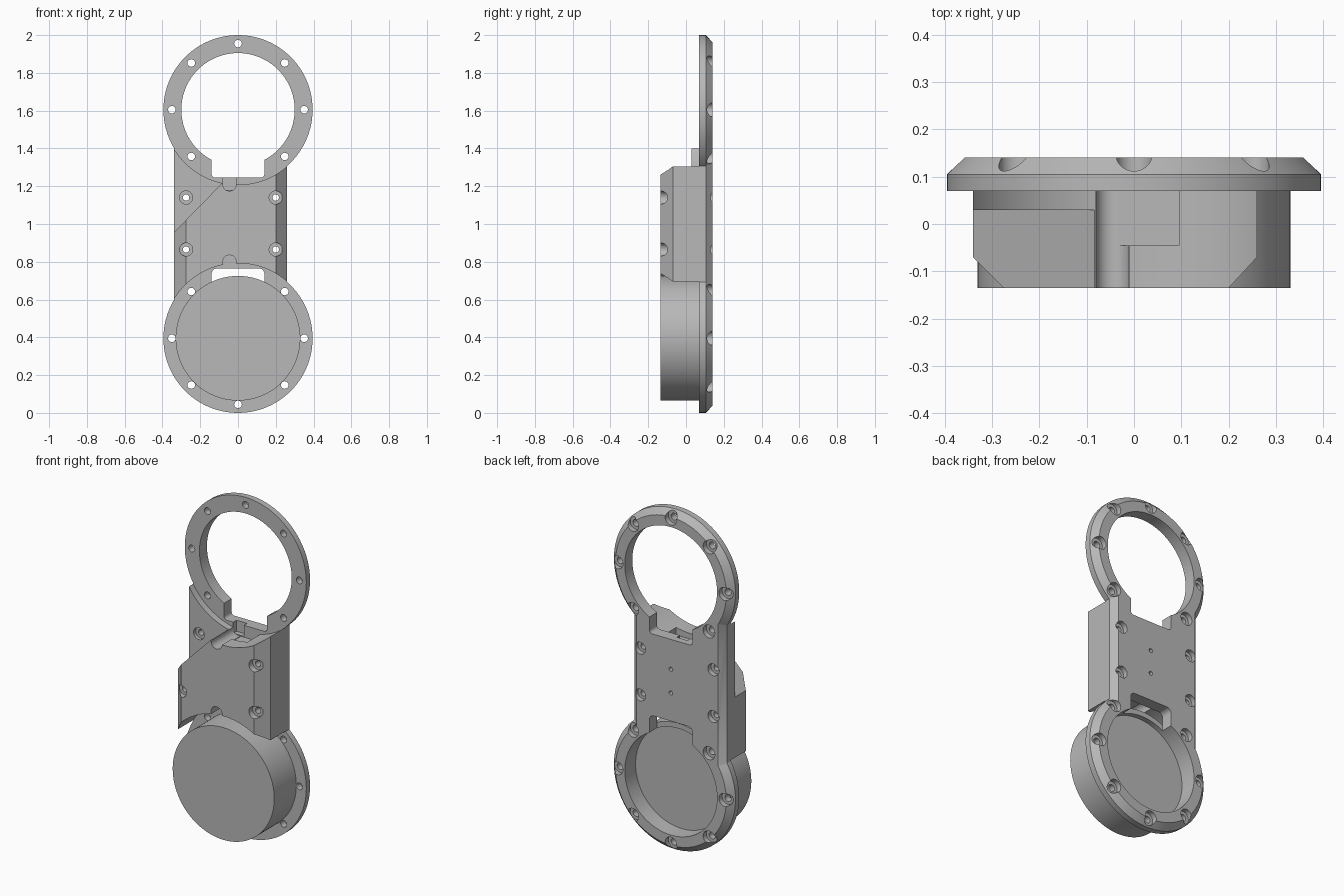
import bpy
import bmesh
from math import sin, cos, pi, radians

if "Cube" in bpy.data.objects:
    bpy.data.objects.remove(bpy.data.objects["Cube"], do_unlink=True)

grey = bpy.data.materials.new("matte_grey")
grey.use_nodes = True
GREY = (0.48, 0.48, 0.48, 1)
grey.diffuse_color = GREY
grey.node_tree.nodes["Principled BSDF"].inputs["Base Color"].default_value = GREY

TOP, LOW = 1.605, 0.395      # ring centre heights
RIM, BORE = 0.395, 0.30      # ring outer and inner radii
LEFT, RIGHT = -0.34, 0.26    # waist sides
BACK, STEP, FACE, FRONT = 0.14, 0.105, 0.07, -0.135


def circle(x, z, r, n=96):
    return [(x + r * cos(2 * pi * i / n), z + r * sin(2 * pi * i / n)) for i in range(n)]


def rect(x0, x1, z0, z1):
    return [(x0, z0), (x1, z0), (x1, z1), (x0, z1)]


def round_rect(x0, x1, z0, z1, r, n=8):
    pts = []
    centres = [(x1 - r, z1 - r), (x0 + r, z1 - r), (x0 + r, z0 + r), (x1 - r, z0 + r)]
    for k, (cx, cz) in enumerate(centres):
        for i in range(n + 1):
            a = (k + i / n) * pi / 2
            pts.append((cx + r * cos(a), cz + r * sin(a)))
    return pts


def loft(name, *sections):
    """Solid through outlines (x, z) placed at increasing depths y."""
    bm = bmesh.new()
    rings = [[bm.verts.new((x, y, z)) for x, z in pts] for y, pts in sections]
    bm.faces.new(rings[0])
    bm.faces.new(rings[-1])
    for a, b in zip(rings, rings[1:]):
        for i in range(len(a)):
            j = (i + 1) % len(a)
            bm.faces.new((a[i], a[j], b[j], b[i]))
    bmesh.ops.recalc_face_normals(bm, faces=bm.faces)
    mesh = bpy.data.meshes.new(name)
    bm.to_mesh(mesh)
    bm.free()
    mesh.materials.append(grey)
    obj = bpy.data.objects.new(name, mesh)
    bpy.context.collection.objects.link(obj)
    return obj


def combine(target, other, operation):
    mod = target.modifiers.new("combine", 'BOOLEAN')
    mod.operation = operation
    mod.solver = 'EXACT'
    mod.object = other
    bpy.ops.object.select_all(action='DESELECT')
    bpy.context.view_layer.objects.active = target
    target.select_set(True)
    bpy.ops.object.modifier_apply(modifier=mod.name)
    bpy.data.objects.remove(other, do_unlink=True)


def cut(target, outline, y0=-0.5, y1=0.5):
    combine(target, loft("cutter", (y0, outline), (y1, outline)), 'DIFFERENCE')


# Back plate: two chamfered discs joined by a chamfered waist
def chamfered_disc(name, z):
    c = BACK - STEP
    return loft(name, (FACE, circle(0, z, RIM)), (STEP, circle(0, z, RIM)),
                (BACK, circle(0, z, RIM - c)))


plate = chamfered_disc("back_plate", LOW)
combine(plate, chamfered_disc("upper_disc", TOP), 'UNION')
side = rect(LEFT, RIGHT, LOW, TOP)
inset = rect(LEFT + 0.035, RIGHT - 0.035, LOW, TOP)
combine(plate, loft("waist", (FACE, side), (STEP, side), (BACK, inset)), 'UNION')

# Ring openings and their cable notches
for z in (TOP, LOW):
    cut(plate, circle(0, z, BORE))
cut(plate, round_rect(-0.14, 0.14, 1.245, 1.5, 0.02))
cut(plate, round_rect(-0.14, 0.14, 0.5, 0.765, 0.03))
cut(plate, rect(-0.08, -0.01, 1.18, 1.26), 0, 0.1)

# Screw holes around both rings, counterbored from the back
for z, gap in ((TOP, 270), (LOW, 90)):
    for angle in range(0, 360, 45):
        if angle != gap:
            a = radians(angle)
            x, h = 0.35 * cos(a), z + 0.35 * sin(a)
            cut(plate, circle(x, h, 0.02, 24))
            cut(plate, circle(x, h, 0.038, 32), 0.11, 0.3)

# Blind pilot holes in the middle of the plate
for z in (0.93, 1.07):
    cut(plate, circle(0, z, 0.012, 16), 0.1, 0.3)

# Bridge block with chamfered front edges, hollowed by both ring circles
wide = rect(LEFT, RIGHT, 0.5, 1.5)
bridge = loft("bridge_block", (FRONT, rect(LEFT + 0.065, RIGHT - 0.06, 0.5, 1.5)),
              (-0.07, wide), (FACE, wide))
for z in (TOP, LOW):
    cut(bridge, circle(0, z, RIM + 0.002, 128))

# Diagonal recess in the upper corner
cut(bridge, [(-0.4, 0.894), (0.0, 1.302), (0.0, 1.6), (-0.4, 1.6)], -0.5, 0.03)

# Cable slots at both ends and the pocket beside the upper one
cut(bridge, round_rect(-0.08, -0.01, 1.175, 1.4, 0.034))
cut(bridge, round_rect(-0.08, -0.01, 0.6, 0.835, 0.034))
cut(bridge, rect(-0.03, 0.095, 1.175, 1.4), -0.045, 0.2)

# Bridge screw holes, counterbored from both sides
for x in (-0.275, 0.20):
    for z in (0.865, 1.14):
        recessed = x < 0 and z > 1
        cut(bridge, circle(x, z, 0.017, 24))
        cut(bridge, circle(x, z, 0.035, 32), -0.5, 0.05 if recessed else -0.1)
        cut(plate, circle(x, z, 0.017, 24))
        cut(plate, circle(x, z, 0.035, 32), 0.11, 0.3)

# Round cup on the lower ring, open to the back
drum = circle(0, LOW, 0.33, 128)
cup = loft("lower_cup", (FRONT, drum), (FACE, drum))
cut(cup, circle(0, LOW, BORE), 0.04, 0.3)

# Smooth curved walls, keep edges crisp
bpy.ops.object.select_all(action='DESELECT')
for part in (plate, bridge, cup):
    part.select_set(True)
    bpy.context.view_layer.objects.active = part
bpy.ops.object.shade_smooth_by_angle(angle=radians(25))
